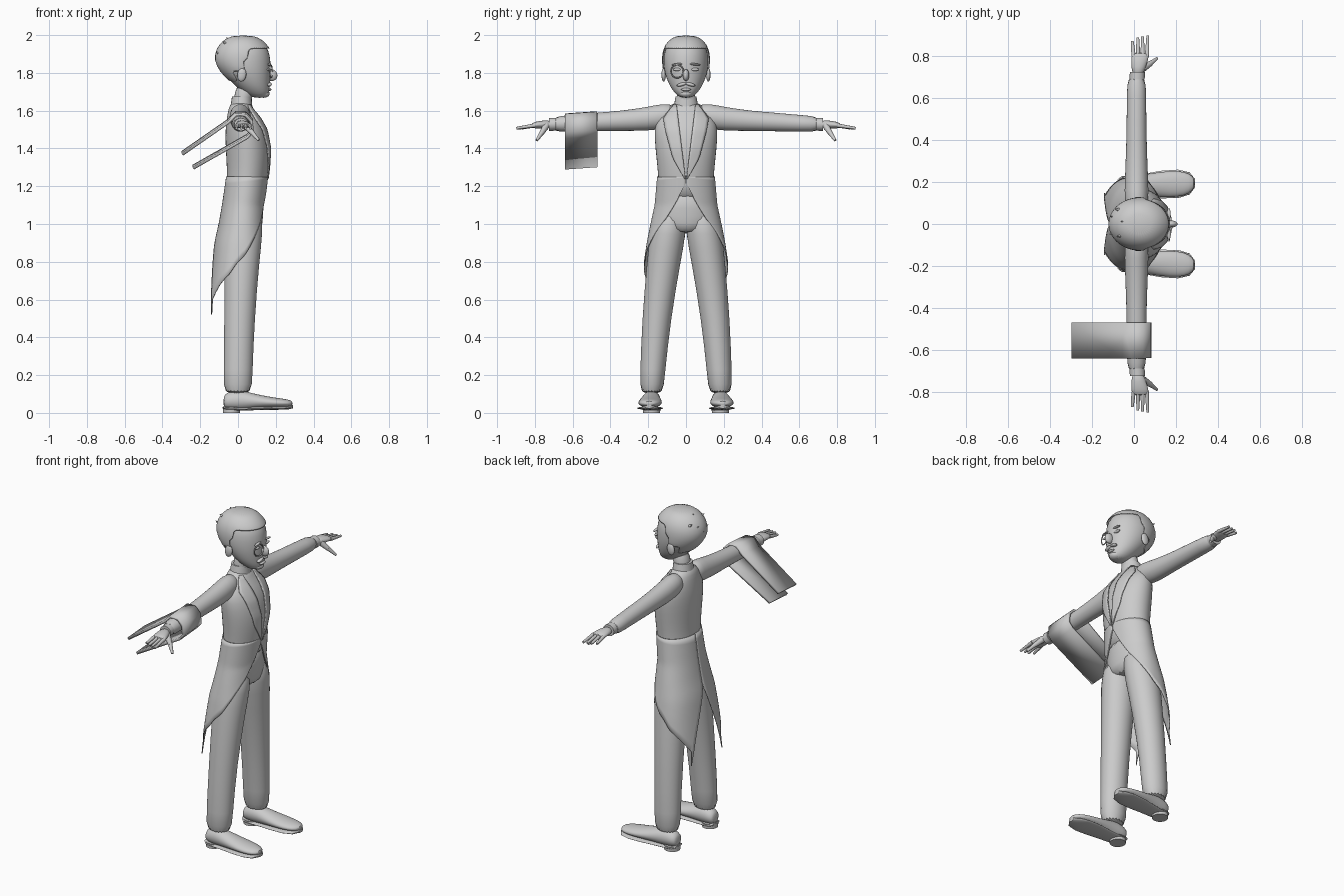
import bpy, bmesh, math
from mathutils import Vector, Matrix

cube = bpy.data.objects.get("Cube")
if cube:
    bpy.data.objects.remove(cube, do_unlink=True)

grey = bpy.data.materials.new("plain grey")
grey.use_nodes = True
GREY = (0.6, 0.6, 0.6, 1)
grey.diffuse_color = GREY
grey.node_tree.nodes["Principled BSDF"].inputs["Base Color"].default_value = GREY


def lerp(table, t):
    """Piecewise linear value from (key, value) pairs with rising keys."""
    if t <= table[0][0]:
        return table[0][1]
    for (a, va), (b, vb) in zip(table, table[1:]):
        if t <= b:
            return va + (vb - va) * (t - a) / (b - a)
    return table[-1][1]


def finish(name, bm, subdiv=0, thick=0.0, angle=50):
    bmesh.ops.recalc_face_normals(bm, faces=bm.faces)
    me = bpy.data.meshes.new(name)
    bm.to_mesh(me)
    bm.free()
    me.materials.append(grey)
    ob = bpy.data.objects.new(name, me)
    bpy.context.collection.objects.link(ob)
    if thick:
        m = ob.modifiers.new("thickness", "SOLIDIFY")
        m.thickness = thick
        m.offset = 0
    if subdiv:
        m = ob.modifiers.new("smooth", "SUBSURF")
        m.levels = m.render_levels = subdiv
    bpy.ops.object.select_all(action="DESELECT")
    bpy.context.view_layer.objects.active = ob
    ob.select_set(True)
    bpy.ops.object.shade_smooth_by_angle(angle=math.radians(angle))
    return ob


def loft(name, rings, axis="z", n=20, subdiv=1, keep=None, thick=0):
    """Rings are (centre x, y, z, radius a, radius b) across the axis."""
    ua, ub = {"z": ((1, 0, 0), (0, 1, 0)), "y": ((1, 0, 0), (0, 0, 1)),
              "x": ((0, 1, 0), (0, 0, 1))}[axis]
    ua, ub = Vector(ua), Vector(ub)
    bm = bmesh.new()
    rows = []
    for x, y, z, a, b in rings:
        rows.append([bm.verts.new(Vector((x, y, z)) + ua * a * math.cos(k * math.tau / n)
                                  + ub * b * math.sin(k * math.tau / n)) for k in range(n)])
    for r, q in zip(rows, rows[1:]):
        for k in range(n):
            bm.faces.new((r[k], r[k - 1], q[k - 1], q[k]))
    bm.faces.new(rows[0])
    bm.faces.new(rows[-1])
    if keep:
        gone = [f for f in bm.faces if not keep(f.calc_center_median())]
        bmesh.ops.delete(bm, geom=gone, context="FACES")
    return finish(name, bm, subdiv, thick)


def blob(name, at, size, turn=0.0, axis="X"):
    bm = bmesh.new()
    mat = Matrix.Translation(at) @ Matrix.Rotation(turn, 4, axis) @ Matrix.Diagonal((*size, 1))
    bmesh.ops.create_uvsphere(bm, u_segments=16, v_segments=10, radius=1, matrix=mat)
    return finish(name, bm)


def sheet(name, point, nu, nv, thick):
    """Grid surface through point(u, v)."""
    bm = bmesh.new()
    g = [[bm.verts.new(point(i / nu, j / nv)) for j in range(nv + 1)] for i in range(nu + 1)]
    for i in range(nu):
        for j in range(nv):
            bm.faces.new((g[i][j], g[i + 1][j], g[i + 1][j + 1], g[i][j + 1]))
    bmesh.ops.remove_doubles(bm, verts=bm.verts, dist=0.0003)
    return finish(name, bm, 0, thick)


def stick(name, a, b, ra, rb):
    """Tapered round rod from a to b."""
    a, b = Vector(a), Vector(b)
    bm = bmesh.new()
    d = b - a
    mat = Matrix.Translation((a + b) / 2) @ d.to_track_quat("Z", "Y").to_matrix().to_4x4()
    bmesh.ops.create_cone(bm, cap_ends=True, segments=10, radius1=ra, radius2=rb,
                          depth=d.length, matrix=mat)
    return finish(name, bm)


# Torso, hips and neck
TORSO = [(.03, 1.12, .105, .15), (.046, 1.2, .105, .145), (.052, 1.3, .112, .153),
         (.052, 1.4, .119, .164), (.042, 1.5, .111, .172), (.03, 1.56, .09, .155),
         (.015, 1.61, .067, .105), (.015, 1.65, .05, .06)]
loft("torso", [(x, 0, z, a, b) for x, z, a, b in TORSO])
loft("trouser_hips", [(.03, 0, .95, .09, .09), (.03, 0, 1.0, .102, .165),
                      (.032, 0, 1.08, .104, .155), (.04, 0, 1.18, .1, .142)])
loft("neck", [(.02, 0, 1.6, .05, .055), (.025, 0, 1.66, .045, .047), (.04, 0, 1.74, .055, .055)])
loft("shirt_collar", [(.018, 0, 1.62, .058, .066), (.02, 0, 1.675, .052, .055)], subdiv=0)


def chest(y, z, lift):
    c, a, b = (lerp([(r[1], r[k]) for r in TORSO], z) for k in (0, 2, 3))
    return Vector((c + a * math.sqrt(max(0, 1 - (y / b) ** 2)) + lift, y, z))


# Coat tails: flared halves with a rear vent and a curved front edge
HEM = [(0, .52), (.03, .6), (.2, .68), (.35, .74), (.47, .82), (.64, .92),
       (.8, 1.03), (.9, 1.12), (1, 1.22)]
WIDE = [(.52, .22), (.7, .228), (.8, .22), (.9, .205), (1, .185), (1.1, .163), (1.25, .15)]
DEEP = [(.52, .185), (.7, .162), (.9, .138), (1, .122), (1.1, .112), (1.25, .108)]
MID = [(.9, .015), (1.1, .03), (1.25, .048)]


def tail_point(u, v, s):
    z = 1.25 + (lerp(HEM, u) - 1.25) * v
    low = math.radians(42) * max(0, (.95 - z) / .43)
    phi = low + (math.pi - low) * u
    c = math.cos(phi)
    c = math.copysign(abs(c) ** lerp([(.6, .6), (1.1, 1)], z), c)
    return Vector((lerp(MID, z) - c * lerp(DEEP, z), s * math.sin(phi) * lerp(WIDE, z), z))


# Lapel edges as half width by height
OUTER = [(1.24, .008), (1.35, .07), (1.5, .11), (1.56, .12), (1.63, .066)]
INNER = [(1.24, .002), (1.4, .022), (1.55, .04), (1.63, .05)]


def lapel_point(u, v, s):
    z = 1.24 + .39 * v
    a, b = lerp(INNER, z), lerp(OUTER, z)
    return chest(s * (a + (b - a) * u), z, .003)


SHOE = [(-.078, .05, .03, .028), (-.06, .056, .045, .045), (0, .06, .048, .055),
        (.06, .056, .053, .045), (.13, .05, .062, .034), (.21, .045, .064, .026),
        (.265, .043, .05, .021), (.29, .042, .02, .012)]
for side, s in (("left", 1), ("right", -1)):
    sheet(side + "_coat_tail", lambda u, v: tail_point(u, v, s), 30, 16, .006)
    sheet(side + "_lapel", lambda u, v: lapel_point(u, v, s), 5, 16, .007)
    # Trouser leg
    loft(side + "_trouser_leg", [(-.002, s * .182, .09, .077, .063), (0, s * .178, .2, .077, .066),
         (.008, s * .156, .5, .081, .077), (.02, s * .118, .8, .094, .09),
         (.028, s * .095, .95, .104, .097), (.03, s * .08, 1.08, .1, .08)])
    # Shoe, sole and heel, toes turned out a little
    loft(side + "_shoe", [(x, s * (.183 + .04 * x), z + .008, a, b) for x, z, a, b in SHOE], "x")
    loft(side + "_sole", [(x, s * (.183 + .04 * x), max(.02, z - b * .75), a * 1.06, .009)
                          for x, z, a, b in SHOE], "x", subdiv=0)
    loft(side + "_heel", [(-.035, s * .182, 0, .045, .045), (-.035, s * .182, .03, .046, .047)], subdiv=0)
    # Sleeve and cuff
    loft(side + "_sleeve", [(.012, s * y, z, a, b) for y, z, a, b in (
        (.05, 1.575, .05, .055), (.12, 1.572, .058, .068), (.2, 1.556, .057, .064),
        (.35, 1.546, .05, .053), (.47, 1.54, .048, .05), (.62, 1.532, .046, .044),
        (.71, 1.528, .045, .042))], "y")
    loft(side + "_cuff", [(.015, s * .69, 1.528, .036, .034), (.016, s * .725, 1.527, .036, .034)],
         "y", subdiv=0)
    # Hand with four fingers and a thumb
    loft(side + "_palm", [(.018, s * .71, 1.527, .024, .021), (.022, s * .75, 1.527, .036, .022),
                          (.028, s * .79, 1.525, .042, .019), (.032, s * .82, 1.52, .04, .013)], "y")
    for finger, (x0, x1, tip) in zip(("little", "ring", "middle", "index"), (
            (-.002, -.008, .872), (.02, .018, .888), (.041, .041, .893), (.062, .066, .898))):
        stick(f"{side}_{finger}_finger", (x0, s * .8, 1.522), (x1, s * tip, 1.507), .011, .007)
    stick(side + "_thumb_base", (.04, s * .74, 1.52), (.078, s * .765, 1.48), .018, .013)
    stick(side + "_thumb_tip", (.074, s * .762, 1.485), (.11, s * .79, 1.443), .013, .007)
    # Face pairs
    blob(side + "_ear", (.02, s * .118, 1.79), (.024, .012, .036), .15, "Y")
    blob(side + "_eye", (.162, s * .046, 1.818), (.009, .024, .008))
    blob(side + "_eyebrow", (.166, s * .047, 1.845), (.009, .03, .006), s * -.1)
    blob(side + "_moustache", (.166, s * .022, 1.739), (.013, .028, .009), s * -.25)

# Head and hair cap cut along the hairline
HEAD = [(.115, 1.667, .035, .03), (.1, 1.69, .066, .057), (.083, 1.72, .085, .08),
        (.068, 1.75, .102, .096), (.045, 1.8, .13, .115), (.029, 1.86, .146, .122),
        (.03, 1.92, .136, .116), (.03, 1.965, .1, .087), (.03, 1.99, .05, .045)]
loft("head", [(x, 0, z, a, b) for x, z, a, b in HEAD])
HAIRLINE = [(-.12, 1.725), (-.04, 1.75), (0, 1.79), (.03, 1.84), (.07, 1.9), (.14, 1.94), (.2, 1.97)]
loft("hair", [(x - .003, 0, z + .006, a + .006, b + .005) for x, z, a, b in HEAD], n=32,
     keep=lambda p: p.z > lerp(HAIRLINE, p.x), thick=.006)
for i, (x, y, z) in enumerate(((-.09, .03, 1.91), (-.095, -.04, 1.89), (-.07, .06, 1.93),
                               (-.06, -.05, 1.945), (-.04, .01, 1.965), (-.1, 0, 1.87))):
    stick(f"hair_tuft_{i + 1}", (x + .03, y, z - .015), (x - .022, y * 1.2, z + .022), .022, .001)
blob("nose", (.178, 0, 1.788), (.03, .017, .032), -.45, "Y")
blob("lips", (.166, 0, 1.712), (.011, .026, .008))
blob("chin", (.135, 0, 1.69), (.033, .035, .022))

# Eyeglass over the right eye
bpy.ops.mesh.primitive_torus_add(major_segments=28, minor_segments=6, major_radius=.034,
                                 minor_radius=.0035, location=(.174, -.047, 1.808),
                                 rotation=(0, math.pi / 2, -.2))
ring = bpy.context.object
ring.name = "eyeglass_rim"
ring.data.materials.append(grey)
bpy.ops.object.shade_smooth_by_angle(angle=math.radians(60))

# Napkin draped over the right forearm, both flaps swept back
PATH = [(-.295, 1.375), (-.05, 1.545), (-.01, 1.585), (.04, 1.583), (.072, 1.55),
        (.076, 1.495), (.05, 1.465), (-.237, 1.302)]
sheet("napkin", lambda u, v: Vector((PATH[round(u * 7)][0], -.47 - .17 * v,
                                     PATH[round(u * 7)][1] + .005 - .012 * v)), 7, 1, .015)
